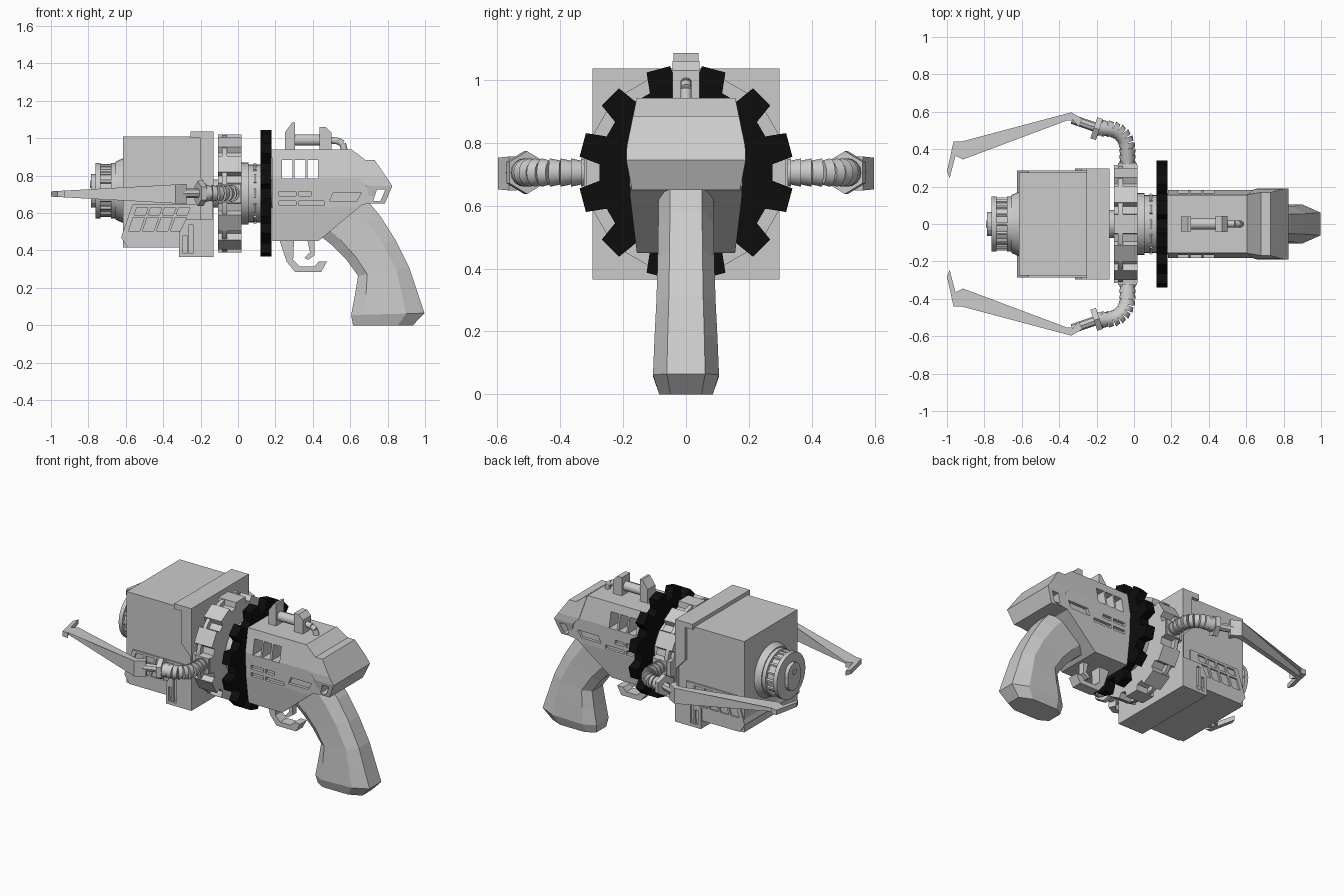
import bpy, bmesh
from math import pi, sin, cos, radians
from mathutils import Vector, Matrix

if "Cube" in bpy.data.objects:
    bpy.data.objects.remove(bpy.data.objects["Cube"])

CZ = 0.705  # height of the barrel axis


def finish(bm, name, smooth=False, mirror=False):
    bmesh.ops.recalc_face_normals(bm, faces=bm.faces[:])
    me = bpy.data.meshes.new(name)
    bm.to_mesh(me)
    bm.free()
    ob = bpy.data.objects.new(name, me)
    bpy.context.collection.objects.link(ob)
    if mirror:
        m = ob.modifiers.new("mirror", 'MIRROR')
        m.use_axis = (False, True, False)
        m.use_mirror_merge = False
    if smooth:
        bpy.ops.object.select_all(action='DESELECT')
        ob.select_set(True)
        bpy.context.view_layer.objects.active = ob
        bpy.ops.object.shade_smooth_by_angle(angle=radians(35))
    return ob


def prism(bm, pts, axis, lo, hi):
    """Extrude a 2D outline along x (y,z), y (x,z) or z (x,y)."""
    put = {'x': lambda p, d: (d, p[0], p[1]),
           'y': lambda p, d: (p[0], d, p[1]),
           'z': lambda p, d: (p[0], p[1], d)}[axis]
    a = [bm.verts.new(put(p, lo)) for p in pts]
    b = [bm.verts.new(put(p, hi)) for p in pts]
    bm.faces.new(a)
    bm.faces.new(b[::-1])
    for i in range(len(pts)):
        j = (i + 1) % len(pts)
        bm.faces.new((a[i], a[j], b[j], b[i]))


def box(bm, x0, x1, y0, y1, z0, z1):
    prism(bm, [(x0, z0), (x1, z0), (x1, z1), (x0, z1)], 'y', y0, y1)


def rod(bm, p, q, r1, r2=None, n=32):
    """Cylinder or cone between two points."""
    p, q = Vector(p), Vector(q)
    rot = (q - p).to_track_quat('Z', 'Y').to_matrix().to_4x4()
    bmesh.ops.create_cone(bm, cap_ends=True, segments=n, radius1=r1,
                          radius2=r1 if r2 is None else r2, depth=(q - p).length,
                          matrix=Matrix.Translation((p + q) / 2) @ rot)


def gear(bm, x0, x1, root, tip, wr, wt, off):
    """Twelve-tooth wheel around the barrel axis; wr/wt are half tooth angles."""
    pts = []
    for i in range(12):
        for d, r in ((-wr, root), (-wt, tip), (wt, tip), (wr, root)):
            a = radians(30 * i + off + d)
            pts.append((r * cos(a), CZ + r * sin(a)))
    prism(bm, pts, 'x', x0, x1)


def cut(ob, cutter):
    """Boolean difference, baked; the cutter is deleted."""
    m = ob.modifiers.new("cut", 'BOOLEAN')
    m.object, m.operation, m.solver = cutter, 'DIFFERENCE', 'EXACT'
    cutter.hide_render = True
    deps = bpy.context.evaluated_depsgraph_get()
    me = bpy.data.meshes.new_from_object(ob.evaluated_get(deps))
    ob.modifiers.clear()
    ob.data = me
    bpy.data.objects.remove(cutter)


def slab(name, profile, widths):
    """Side profile whose half width follows (z, width) breakpoints."""
    bm = bmesh.new()
    prism(bm, profile, 'y', -1, 1)
    for z, _ in widths[1:-1]:
        bmesh.ops.bisect_plane(bm, geom=bm.verts[:] + bm.edges[:] + bm.faces[:],
                               plane_co=(0, 0, z), plane_no=(0, 0, 1))
    for v in bm.verts:
        for (z0, w0), (z1, w1) in zip(widths, widths[1:]):
            if z0 - 1e-4 <= v.co.z <= z1 + 1e-4:
                v.co.y *= w0 + (w1 - w0) * (v.co.z - z0) / (z1 - z0)
                break
    return finish(bm, name)


# Front housing box
bm = bmesh.new()
box(bm, -0.615, -0.135, -0.275, 0.275, 0.415, 1.01)
finish(bm, "front_housing")

# Raised lower side panels with slanted vents
bm = bmesh.new()
prism(bm, [(-0.565, 0.645), (-0.2, 0.645), (-0.2, 0.415), (-0.59, 0.415), (-0.625, 0.47)],
      'y', -0.285, 0.285)
panel = finish(bm, "vent_panel")
bm = bmesh.new()
for s in (-1, 1):
    for i in range(4):
        x = -0.585 + i * 0.075
        for z0, z1 in ((0.505, 0.575), (0.59, 0.63)):
            k0, k1 = (z0 - 0.505) * 0.35, (z1 - 0.505) * 0.35
            prism(bm, [(x + k0, z0), (x + 0.06 + k0, z0), (x + 0.06 + k1, z1), (x + k1, z1)],
                  'y', s * 0.255, s * 0.35)
cut(panel, finish(bm, "vent_cutter"))

# Stepped flange at the back of the housing
bm = bmesh.new()
prism(bm, [(-0.255, 1.035), (-0.13, 1.035), (-0.13, 0.365), (-0.315, 0.365), (-0.315, 0.495),
           (-0.28, 0.565), (-0.14, 0.565), (-0.14, 0.72), (-0.2, 0.785), (-0.2, 1.0),
           (-0.255, 1.0)], 'y', -0.297, 0.297)
flange = finish(bm, "housing_flange")
bm = bmesh.new()
for s in (-1, 1):
    for x in (-0.295, -0.262):
        box(bm, x, x + 0.022, s * 0.28, s * 0.35, 0.385, 0.48 if x < -0.28 else 0.54)
cut(flange, finish(bm, "flange_cutter"))

# Muzzle: collar, core, two rings, grip bars and end plate
MZ = 0.72
bm = bmesh.new()
rod(bm, (-0.655, 0, MZ), (-0.61, 0, MZ), 0.155, 0.175)
rod(bm, (-0.75, 0, MZ), (-0.6, 0, MZ), 0.128)
rod(bm, (-0.762, 0, MZ), (-0.735, 0, MZ), 0.148)
rod(bm, (-0.68, 0, MZ), (-0.65, 0, MZ), 0.148)
for i in range(16):
    a = 2 * pi * i / 16
    y, z = 0.13 * cos(a), MZ + 0.13 * sin(a)
    rod(bm, (-0.74, y, z), (-0.67, y, z), 0.012, n=6)
finish(bm, "muzzle", smooth=True)
bm = bmesh.new()
arc = [radians(a) for a in range(0, 181, 20)]
plate = [(0.065 * cos(a), MZ + 0.025 + 0.065 * sin(a)) for a in arc]
plate += [(-0.065 * cos(a), MZ - 0.025 - 0.065 * sin(a)) for a in arc]
prism(bm, plate, 'x', -0.785, -0.75)
rod(bm, (-0.79, 0, MZ + 0.035), (-0.78, 0, MZ + 0.035), 0.02, n=16)
finish(bm, "muzzle_plate")

# Axle and rear barrel with raised bars
bm = bmesh.new()
rod(bm, (-0.14, 0, CZ), (0.19, 0, CZ), 0.075)
rod(bm, (0.015, 0, CZ), (0.125, 0, CZ), 0.155)
rod(bm, (0.015, 0, CZ), (0.055, 0, CZ), 0.165)
for i in range(12):
    a = 2 * pi * i / 12
    t = Vector((0, -sin(a), cos(a))) * 0.025
    c = Vector((0.09, 0.155 * cos(a), CZ + 0.155 * sin(a)))
    rod(bm, c - t, c + t, 0.009, n=6)
finish(bm, "rear_barrel", smooth=True)

# Grey toothed drum with a round rim
bm = bmesh.new()
gear(bm, -0.108, 0.02, 0.285, 0.32, 11, 9, 0)
finish(bm, "drum")
bm = bmesh.new()
rod(bm, (-0.085, 0, CZ), (-0.06, 0, CZ), 0.315, n=48)
finish(bm, "drum_rim", smooth=True)

# Black gear
bm = bmesh.new()
gear(bm, 0.12, 0.18, 0.277, 0.342, 9.5, 6.5, 15)
black_gear = finish(bm, "black_gear")
black = bpy.data.materials.new("black")
black.diffuse_color = (0.004, 0.004, 0.004, 1)
black.use_nodes = True
black.node_tree.nodes["Principled BSDF"].inputs["Base Color"].default_value = black.diffuse_color
black_gear.data.materials.append(black)

# Receiver body with through windows and side slots
body = slab("receiver", [(0.18, 0.94), (0.605, 0.94), (0.68, 0.885), (0.76, 0.8), (0.76, 0.66),
                         (0.665, 0.645), (0.43, 0.45), (0.185, 0.45)],
            [(0.44, 0.155), (0.63, 0.178), (0.79, 0.183), (0.95, 0.152)])
bm = bmesh.new()
for x in (0.235, 0.303, 0.372):
    box(bm, x, x + 0.057, -0.3, 0.3, 0.785, 0.885)
for s in (-1, 1):
    for x0, x1, z0, z1 in ((0.22, 0.31, 0.69, 0.715), (0.325, 0.39, 0.69, 0.715),
                           (0.22, 0.31, 0.64, 0.665), (0.325, 0.46, 0.64, 0.665)):
        box(bm, x0, x1, s * 0.16, s * 0.3, z0, z1)
    prism(bm, [(0.49, 0.665), (0.635, 0.665), (0.66, 0.71), (0.51, 0.71)], 'y', s * 0.16, s * 0.3)
cut(body, finish(bm, "receiver_cutter"))

# Rear hood with a see-through window
hood = slab("rear_hood", [(0.605, 0.942), (0.68, 0.885), (0.73, 0.885), (0.825, 0.745),
                          (0.785, 0.65), (0.71, 0.65), (0.685, 0.75), (0.645, 0.79)],
            [(0.64, 0.17), (0.745, 0.19), (0.79, 0.188), (0.95, 0.155)])
bm = bmesh.new()
prism(bm, [(0.722, 0.665), (0.762, 0.665), (0.788, 0.725), (0.742, 0.725)], 'y', -0.3, 0.3)
cut(hood, finish(bm, "hood_cutter"))
bm = bmesh.new()
prism(bm, [(0.722, 0.665), (0.762, 0.665), (0.788, 0.725), (0.742, 0.725)], 'y', -0.3, 0.3)
cut(body, finish(bm, "receiver_rear_cutter"))

# Top sight: two posts, a bar and a bent cable
bm = bmesh.new()
prism(bm, [(0.25, 0.93), (0.25, 1.03), (0.29, 1.085), (0.305, 1.085), (0.305, 0.93)], 'y', -0.04, 0.04)
prism(bm, [(0.435, 0.93), (0.435, 1.06), (0.47, 1.06), (0.5, 1.03), (0.5, 0.93)], 'y', -0.043, 0.043)
finish(bm, "sight_posts")
bm = bmesh.new()
rod(bm, (0.3, 0, 0.99), (0.44, 0, 0.99), 0.03, n=16)
pts = [(0.49, 0.99), (0.535, 0.985), (0.56, 0.97), (0.57, 0.93)]
for p, q in zip(pts, pts[1:]):
    rod(bm, (p[0], 0, p[1]), (q[0], 0, q[1]), 0.018, n=12)
finish(bm, "sight_bar_and_cable", smooth=True)

# Trigger guard and trigger
bm = bmesh.new()
prism(bm, [(0.22, 0.46), (0.26, 0.34), (0.305, 0.285), (0.445, 0.285), (0.475, 0.34), (0.43, 0.34),
           (0.41, 0.315), (0.33, 0.315), (0.295, 0.35), (0.3, 0.46)], 'y', -0.035, 0.035)
finish(bm, "trigger_guard")
bm = bmesh.new()
prism(bm, [(0.37, 0.46), (0.385, 0.39), (0.355, 0.36), (0.375, 0.35), (0.41, 0.375), (0.41, 0.46)],
      'y', -0.02, 0.02)
finish(bm, "trigger")

# Grip lofted through octagonal sections: front point, back point, half width
bm = bmesh.new()
rings = []
for fx, fz, bx, bz, w in ((0.45, 0.47, 0.69, 0.67, 0.088), (0.5, 0.43, 0.76, 0.585, 0.088),
                          (0.58, 0.35, 0.84, 0.46, 0.09), (0.642, 0.265, 0.915, 0.31, 0.094),
                          (0.625, 0.16, 0.955, 0.19, 0.1), (0.605, 0.055, 0.997, 0.065, 0.105),
                          (0.615, 0.0, 0.935, 0.0, 0.085)):
    f, b = Vector((fx, 0, fz)), Vector((bx, 0, bz))
    sec = ((0, -0.6), (0.18, -1), (0.75, -1), (1, -0.58), (1, 0.58), (0.75, 1), (0.18, 1), (0, 0.6))
    rings.append([bm.verts.new(f.lerp(b, t) + Vector((0, k * w, 0))) for t, k in sec])
for r0, r1 in zip(rings, rings[1:]):
    for i in range(8):
        bm.faces.new((r0[i], r0[(i + 1) % 8], r1[(i + 1) % 8], r1[i]))
bm.faces.new(rings[0])
bm.faces.new(rings[-1])
finish(bm, "grip")

# Segmented side hoses curving forward
bm = bmesh.new()
path = [(-0.035, 0.30 + 0.033 * i) for i in range(4)]
path += [(-0.14 + 0.105 * cos(radians(a)), 0.405 + 0.105 * sin(radians(a))) for a in range(15, 91, 15)]
path += [(-0.17, 0.512), (-0.2, 0.515)]
for p, q in zip(path, path[1:]):
    rod(bm, (*p, CZ), (*q, CZ), 0.038, 0.045, n=16)
finish(bm, "side_hoses", smooth=True, mirror=True)

# Hose sockets, hexagonal end caps and connecting rods
bm = bmesh.new()
box(bm, -0.085, 0.015, 0.27, 0.325, CZ - 0.05, CZ + 0.05)
rod(bm, (-0.185, 0.505, CZ), (-0.215, 0.515, CZ), 0.068, n=6)
rod(bm, (-0.2, 0.515, CZ), (-0.33, 0.56, CZ), 0.025, n=8)
finish(bm, "arm_joints", mirror=True)

# Tapered claw arms with barbed tips
bm = bmesh.new()
prism(bm, [(-0.335, 0.597), (-0.275, 0.562), (-0.295, 0.52), (-0.325, 0.555), (-0.36, 0.553),
           (-0.94, 0.375), (-0.915, 0.345), (-0.955, 0.365), (-0.985, 0.245), (-1.0, 0.28),
           (-0.965, 0.44), (-0.925, 0.44), (-0.95, 0.4)], 'z', -1, 1)
for v in bm.verts:
    v.co.z = CZ - 0.003 + v.co.z * (0.014 + 0.055 * (v.co.x + 1))
bmesh.ops.triangulate(bm, faces=[f for f in bm.faces if len(f.verts) > 4])
finish(bm, "claw_arms", mirror=True)
